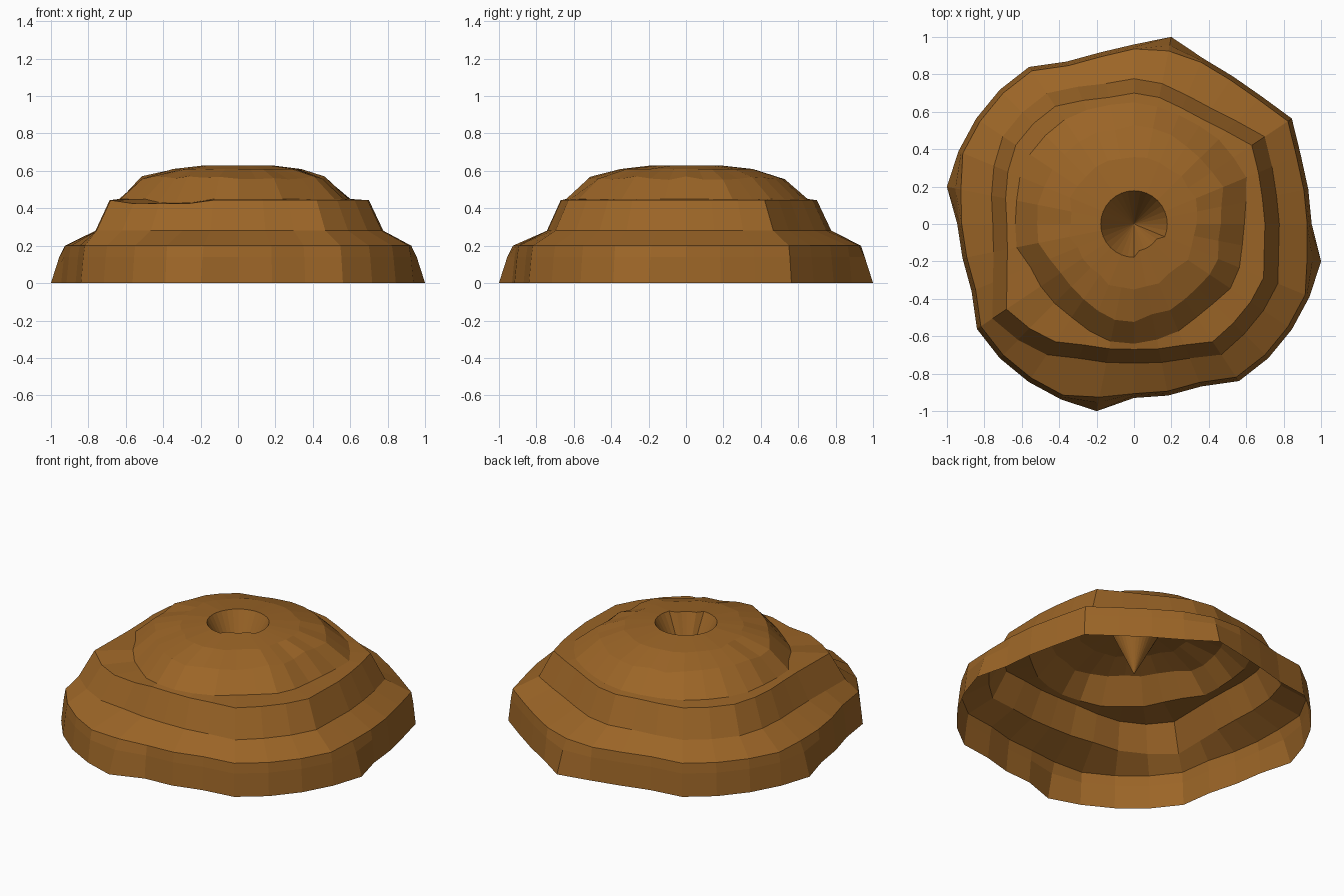
import bpy
import math
import random

if "Cube" in bpy.data.objects:
    bpy.data.objects.remove(bpy.data.objects["Cube"], do_unlink=True)

random.seed(4)
SIDES = 32

earth = bpy.data.materials.new("earth_brown")
earth.use_nodes = True
colour = (0.33, 0.13, 0.02, 1)
earth.diffuse_color = colour
earth.node_tree.nodes["Principled BSDF"].inputs["Base Color"].default_value = colour


def ring(radii, height):
    """Points around the z axis, from +x turning towards +y."""
    heights = height if isinstance(height, list) else [height] * SIDES
    points = []
    for i, (r, z) in enumerate(zip(radii, heights)):
        angle = math.tau * i / SIDES
        points.append((r * math.cos(angle), r * math.sin(angle), z))
    return points


def scaled(radii, factor):
    return [r * factor for r in radii]


def loft(name, rings, tip=None):
    """Open shell of quads between successive rings, closed by a tip if given."""
    verts = [p for points in rings for p in points]
    faces = []
    for level in range(len(rings) - 1):
        a = level * SIDES
        for i in range(SIDES):
            j = (i + 1) % SIDES
            faces.append((a + i, a + j, a + SIDES + j, a + SIDES + i))
    if tip:
        last = len(verts) - SIDES
        verts.append(tip)
        for i in range(SIDES):
            faces.append((last + i, last + (i + 1) % SIDES, len(verts) - 1))
    mesh = bpy.data.meshes.new(name)
    mesh.from_pydata(verts, [], faces)
    mesh.materials.append(earth)
    obj = bpy.data.objects.new(name, mesh)
    bpy.context.collection.objects.link(obj)
    return obj


# Irregular outlines, one quadrant per row
regular = [.93, .935, .94, 1.01, 1.015, 1.015, 1.016, 1.02]
ground = ([.95, .95, .965, 1.015, .965, .95, .96, 1.02]
          + [.96] + regular[1:] + [.945] + regular[1:] + regular)

ledge = ([.70, .70, .72, .757, .70, .67, .67, .69]
         + [.70, .69, .715, .757, .76, .76, .73, .70]
         + [.68, .69, .735, .82, .79, .757, .70, .68]
         + [.67, .68, .70, .757, .75, .75, .75, .71])

dome_foot = ([.59, .61, .65, .64, .64, .63, .63, .64]
             + [.65, .65, .66, .67, .67, .67, .66, .64]
             + [.635, .64, .60, .60, .60, .60, .62, .64]
             + [.64, .63, .62, .60, .60, .62, .61, .59])

# Outer skirt, with its corner spurs narrowing towards the top
skirt_top = [r * (.925 if i % 8 == 7 else .975) for i, r in enumerate(ground)]
skirt_mid = [r * .4 + s * .6 for r, s in zip(ground, skirt_top)]
loft("outer_skirt", [ring(ground, 0), ring(skirt_mid, .14), ring(skirt_top, .2)])

# Sloping lower shelf and middle wall
wall_foot = scaled(ledge, 1.11)
ledge_z = [.425 if 19 < i < 23 else .443 for i in range(SIDES)]
loft("lower_shelf", [ring(skirt_top, .2), ring(wall_foot, .28)])
loft("middle_wall", [ring(wall_foot, .28), ring(ledge, ledge_z)])

# Flat upper ledge
foot_z = [z + .007 for z in ledge_z]
loft("upper_ledge", [ring(ledge, ledge_z), ring(dome_foot, foot_z)])

# Ribbed dome up to the crater rim
shoulder = [r * .8 + random.uniform(-.015, .015) for r in dome_foot]
crown = [r * .55 + random.uniform(-.012, .012) for r in dome_foot]
shoulder_z = [.562 + random.uniform(-.01, .01) for i in range(SIDES)]
rim = [.145 if 24 < i < 30 else .178 for i in range(SIDES)]
loft("dome", [ring(dome_foot, foot_z), ring(shoulder, shoulder_z),
              ring(crown, .61), ring(rim, .63)])

# Conical crater
loft("crater", [ring(rim, .63)], tip=(0, 0, .3))
